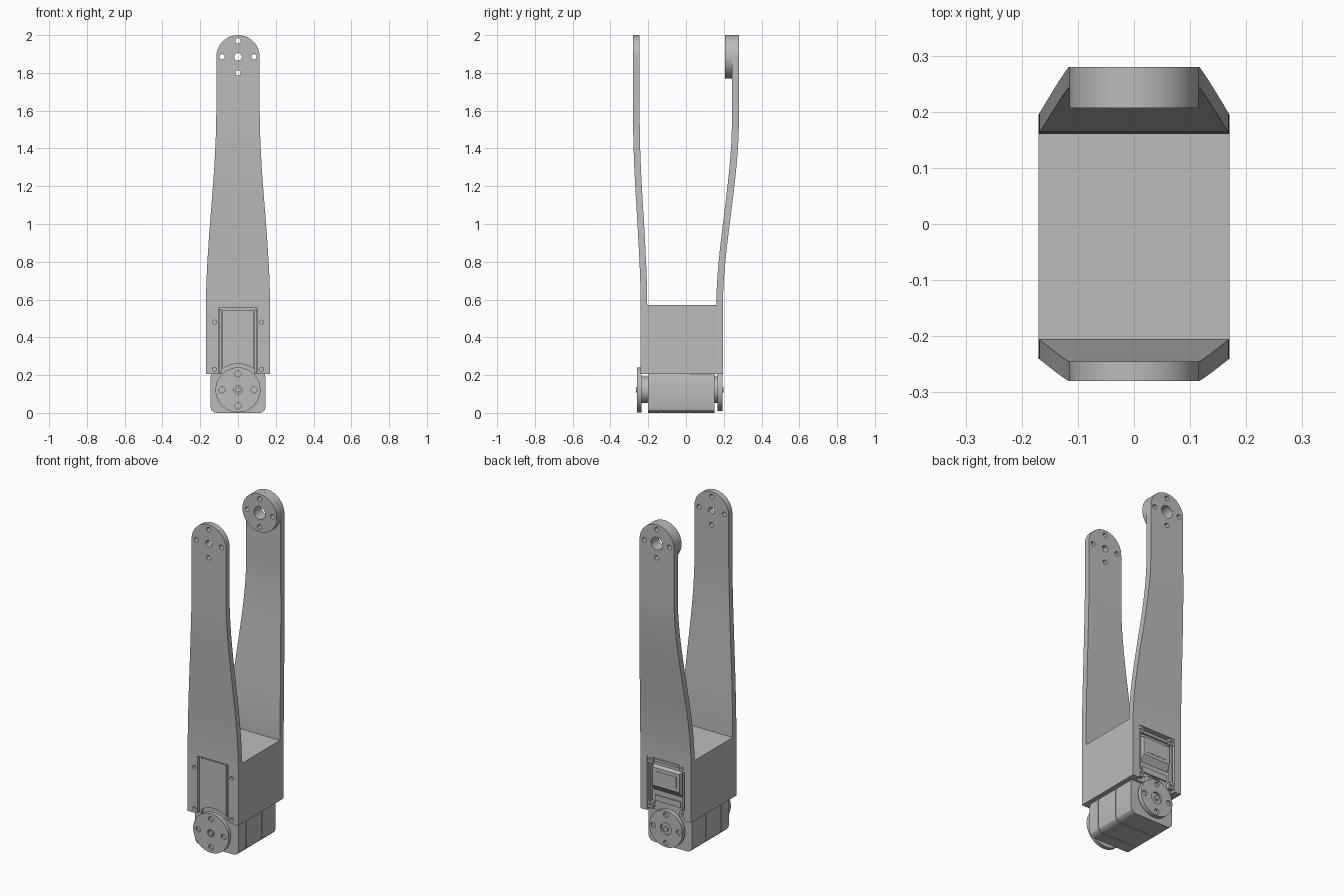
import bpy, bmesh, math
from mathutils import Matrix

cube = bpy.data.objects.get("Cube")
if cube:
    bpy.data.objects.remove(cube)

grey = bpy.data.materials.new("plain grey")
grey.use_nodes = True
grey.diffuse_color = (0.5, 0.5, 0.5, 1)
grey.node_tree.nodes["Principled BSDF"].inputs["Base Color"].default_value = (0.5, 0.5, 0.5, 1)


def finish(bm, name, smooth=True):
    bmesh.ops.recalc_face_normals(bm, faces=bm.faces)
    mesh = bpy.data.meshes.new(name)
    bm.to_mesh(mesh)
    bm.free()
    ob = bpy.data.objects.new(name, mesh)
    bpy.context.collection.objects.link(ob)
    mesh.materials.append(grey)
    if smooth:
        shade(ob)
    return ob


def select(ob):
    bpy.ops.object.select_all(action='DESELECT')
    ob.select_set(True)
    bpy.context.view_layer.objects.active = ob


def shade(ob):
    select(ob)
    bpy.ops.object.shade_smooth_by_angle(angle=math.radians(30))


def box(name, x, y, z, bevel=0):
    """Box from (low, high) ranges, optionally with rounded edges along y."""
    bm = bmesh.new()
    bmesh.ops.create_cube(bm, size=1)
    for v in bm.verts:
        for i, r in enumerate((x, y, z)):
            v.co[i] = r[0] if v.co[i] < 0 else r[1]
    if bevel:
        edges = [e for e in bm.edges if abs(e.verts[0].co.y - e.verts[1].co.y) > 1e-4]
        bmesh.ops.bevel(bm, geom=edges, offset=bevel, segments=3, affect='EDGES', profile=0.5)
    return finish(bm, name)


def disc(name, x, z, r, y, sides=48):
    """Cylinder along y."""
    bm = bmesh.new()
    bmesh.ops.create_cone(bm, cap_ends=True, segments=sides, radius1=r, radius2=r, depth=y[1] - y[0])
    move = Matrix.Translation((x, (y[0] + y[1]) / 2, z)) @ Matrix.Rotation(math.pi / 2, 4, 'X')
    bmesh.ops.transform(bm, matrix=move, verts=bm.verts)
    return finish(bm, name)


def cut(ob, cutters):
    for c in cutters:
        c.hide_render = True
        select(ob)
        m = ob.modifiers.new("cut", 'BOOLEAN')
        m.operation, m.solver, m.object = 'DIFFERENCE', 'EXACT', c
        bpy.ops.object.modifier_apply(modifier=m.name)
        bpy.data.objects.remove(c)
    shade(ob)


def ease(z, low, high, a, b):
    t = min(max((z - low) / (high - low), 0), 1)
    return a + (b - a) * t * t * (3 - 2 * t)


def bolt_ring(x, z, ring, r, y):
    return [disc("hole_cutter", x + ring * math.cos(k * math.pi / 2),
                 z + ring * math.sin(k * math.pi / 2), r, y, 16) for k in range(4)]


BOTTOM, TIP_Z, TIP_R = 0.205, 1.885, 0.115
HORN_Z, HORN_R = 0.122, 0.119


def arm(name, outer_low, outer_high, inner_low, inner_high):
    """Curved, tapering strap with a round tip."""
    rows = [(z, ease(z, 0.55, 1.6, 0.17, TIP_R))
            for z in [BOTTOM] + [0.55 + 0.05 * i for i in range(23)] + [TIP_Z]]
    for k in range(1, 18):
        a = math.radians(5 * k)
        rows.append((TIP_Z + TIP_R * math.sin(a), TIP_R * math.cos(a)))
    bm = bmesh.new()
    last = None
    for z, w in rows:
        yo = ease(z, 0.55, 1.55, outer_low, outer_high)
        yi = ease(z, 0.55, 1.55, inner_low, inner_high)
        ring = [bm.verts.new(p) for p in ((-w, yo, z), (w, yo, z), (w, yi, z), (-w, yi, z))]
        if last:
            for i in range(4):
                j = (i + 1) % 4
                bm.faces.new((last[i], last[j], ring[j], ring[i]))
        else:
            bm.faces.new(ring)
        last = ring
    bm.faces.new(last)
    return finish(bm, name, False)


# Two arms and the solid block that joins them
front_arm = arm("front_arm", -0.24, -0.28, -0.205, -0.245)
back_arm = arm("back_arm", 0.195, 0.28, 0.16, 0.243)
box("joining_block", (-0.17, 0.17), (-0.205, 0.16), (BOTTOM, 0.57))
tip_boss = disc("tip_boss", 0, TIP_Z, TIP_R, (0.207, 0.244), 64)

# Tip holes
front_y, back_y = (-0.4, -0.1), (0.1, 0.4)
cut(front_arm, [disc("hole_cutter", 0, TIP_Z, 0.02, front_y, 24)]
    + bolt_ring(0, TIP_Z, 0.085, 0.014, front_y))
for part in (back_arm, tip_boss):
    cut(part, [disc("hole_cutter", 0, TIP_Z, 0.038, back_y, 32)]
        + bolt_ring(0, TIP_Z, 0.085, 0.014, back_y))

# Motor windows, disc clearances and screw holes in the arm feet
screws = [(s * 0.125, z) for s in (-1, 1) for z in (0.23, 0.48)]
cut(front_arm, [box("window_cutter", (-0.103, 0.103), (-0.4, -0.214), (0.19, 0.555)),
                disc("clearance_cutter", 0, HORN_Z, 0.138, (-0.4, -0.21))]
    + [disc("screw_cutter", x, z, 0.011, (-0.4, -0.222), 16) for x, z in screws])
cut(back_arm, [box("window_cutter", (-0.125, 0.125), (0.167, 0.4), (0.19, 0.535)),
               disc("clearance_cutter", 0, HORN_Z, 0.138, (0.163, 0.4))])

# Front window: motor cover panel between slim rails
box("front_cover", (-0.082, 0.082), (-0.232, -0.208), (0.22, 0.545), 0.008)
for s in (-1, 1):
    box("front_rail", sorted((s * 0.088, s * 0.1)), (-0.226, -0.208), (0.21, 0.55))
cut(bpy.data.objects["front_cover"],
    [disc("clearance_cutter", 0, HORN_Z, 0.138, (-0.4, -0.2))])

# Back window: corner tabs, rails, raised cover and sloping ledge
for x, z in ((s * 0.108, z) for s in (-1, 1) for z in (0.24, 0.515)):
    tab = box("corner_tab", (x - 0.018, x + 0.018), (0.16, 0.19), (z - 0.02, z + 0.02), 0.006)
    cut(tab, [disc("screw_cutter", x, z, 0.009, (0.178, 0.3), 16)])
for s in (-1, 1):
    box("back_rail", sorted((s * 0.108, s * 0.118)), (0.16, 0.186), (0.26, 0.495))
box("back_top_rail", (-0.09, 0.09), (0.16, 0.18), (0.505, 0.52))
raised = box("back_cover", (-0.098, 0.098), (0.16, 0.193), (0.32, 0.485))
for v in raised.data.vertices:
    if v.co.y > 0.18:
        v.co.x *= 0.92
        v.co.z += 0.045 if v.co.z < 0.4 else -0.01
box("back_cover_label", (-0.07, 0.07), (0.19, 0.195), (0.385, 0.455))
box("back_ledge", (-0.085, 0.085), (0.16, 0.175), (0.265, 0.3))

# Motor body: inner core with three casing sections separated by seams
box("motor_core", (-0.142, 0.142), (-0.198, 0.148), (0.004, 0.22), 0.03)
for name, y in (("motor_front_case", (-0.202, -0.131)), ("motor_middle_case", (-0.127, 0.018)),
                ("motor_back_case", (0.022, 0.15))):
    box(name, (-0.146, 0.146), y, (0, 0.22), 0.032)

# Output discs with hubs
for name, hub_y, disc_y in (("front", (-0.238, -0.2), (-0.26, -0.236)),
                            ("back", (0.148, 0.17), (0.167, 0.193))):
    face = disc_y[0] if name == "front" else disc_y[1]
    near = (face - 0.012, face + 0.012)
    r = HORN_R if name == "front" else HORN_R - 0.008
    disc(name + "_hub", 0, HORN_Z, 0.07, hub_y)
    plate = disc(name + "_disc", 0, HORN_Z, r, disc_y, 64)
    cut(plate, bolt_ring(0, HORN_Z, 0.085, 0.016, near)
        + [disc("hole_cutter", 0, HORN_Z, 0.022 if name == "front" else 0.036, near, 24)])
    disc(name + "_bolt", 0, HORN_Z, 0.014, (face - 0.006, face + 0.006), 24)
